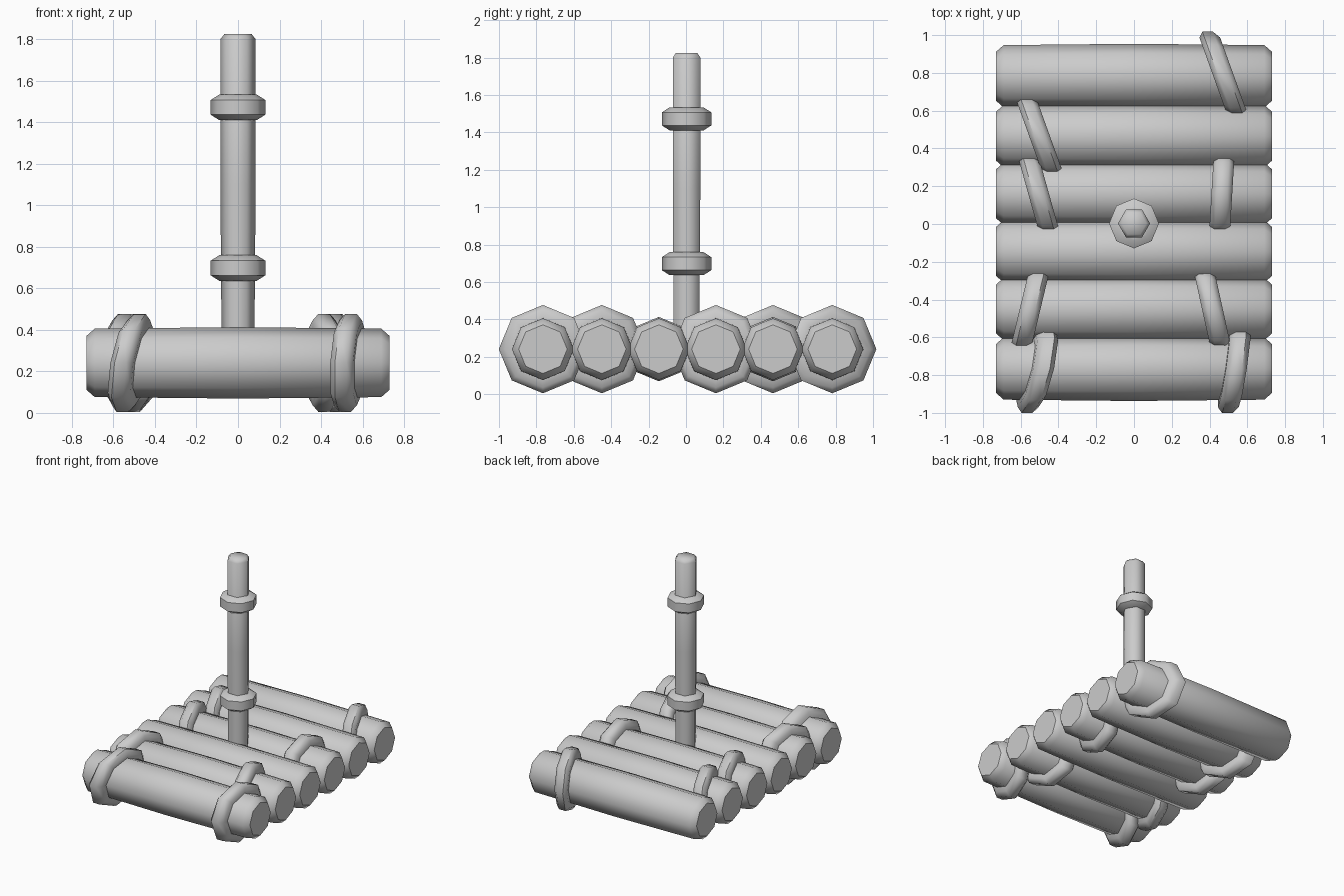
import bpy
import bmesh
import math
from mathutils import Matrix

cube = bpy.data.objects.get("Cube")
if cube:
    bpy.data.objects.remove(cube)

grey = bpy.data.materials.new("plain grey")
grey.use_nodes = True
grey.diffuse_color = (0.6, 0.6, 0.6, 1)
grey.node_tree.nodes["Principled BSDF"].inputs["Base Color"].default_value = (0.6, 0.6, 0.6, 1)


def lathe(name, profile, sides, matrix, closed=False, angle=50):
    """Spin (radius, height) points about local z; close into a ring or cap the ends."""
    bm = bmesh.new()
    rings = []
    for r, h in profile:
        rings.append([bm.verts.new((r * math.cos(i * math.tau / sides),
                                    r * math.sin(i * math.tau / sides), h))
                      for i in range(sides)])
    pairs = list(zip(rings, rings[1:]))
    if closed:
        pairs.append((rings[-1], rings[0]))
    else:
        bm.faces.new(rings[0])
        bm.faces.new(rings[-1])
    for a, b in pairs:
        for i in range(sides):
            j = (i + 1) % sides
            bm.faces.new((a[i], a[j], b[j], b[i]))
    bm.transform(matrix)
    bmesh.ops.recalc_face_normals(bm, faces=bm.faces)
    mesh = bpy.data.meshes.new(name)
    bm.to_mesh(mesh)
    bm.free()
    mesh.materials.append(grey)
    obj = bpy.data.objects.new(name, mesh)
    bpy.context.collection.objects.link(obj)
    bpy.ops.object.select_all(action='DESELECT')
    obj.select_set(True)
    bpy.context.view_layer.objects.active = obj
    bpy.ops.object.shade_smooth_by_angle(angle=math.radians(angle))
    return obj


LOG_Z = 0.241
LOG_Y = [-0.765, -0.45, -0.145, 0.16, 0.465, 0.782]
along_x = Matrix.Rotation(math.pi / 2, 4, 'Y')

# Deck logs with chamfered ends
log_profile = [(0.13, -0.73), (0.165, -0.69), (0.172, 0), (0.165, 0.69), (0.13, 0.73)]
for n, y in enumerate(LOG_Y):
    lathe(f"deck_log_{n + 1}", log_profile, 8,
          Matrix.Translation((0, y, LOG_Z)) @ along_x)

# Rope bindings: log index, x, lean along y, lean along z
band = [(0.15, -0.055), (0.205, -0.055), (0.236, -0.028),
        (0.236, 0.028), (0.205, 0.055), (0.15, 0.055)]
bindings = [
    (0, -0.515, 0.22, 0.18), (0, 0.53, 0.15, 0.06),
    (1, -0.55, 0.24, 0), (1, 0.415, -0.22, 0),
    (2 + 1, -0.505, -0.28, 0), (3, 0.465, 0.06, 0),
    (4, -0.5, -0.36, 0), (5, 0.475, -0.36, 0),
]
for n, (log, x, lean_y, lean_z) in enumerate(bindings):
    lean = Matrix.Identity(4)
    lean[0][1], lean[0][2] = lean_y, lean_z
    lathe(f"rope_binding_{n + 1}", band, 8,
          Matrix.Translation((x, LOG_Y[log], LOG_Z)) @ lean @ along_x, closed=True)

# Mast
mast_at = Matrix.Translation((0, 0.003, 0))
lathe("mast", [(0.078, 0.2), (0.085, 1.1), (0.085, 1.8), (0.066, 1.825)], 6, mast_at, angle=65)

# Mast collars
collar = [(0.07, -0.062), (0.09, -0.062), (0.132, -0.035),
          (0.132, 0.035), (0.09, 0.062), (0.07, 0.062)]
for name, z in (("lower_collar", 0.698), ("upper_collar", 1.472)):
    lathe(name, collar, 8, mast_at @ Matrix.Translation((0, 0, z)), closed=True)
